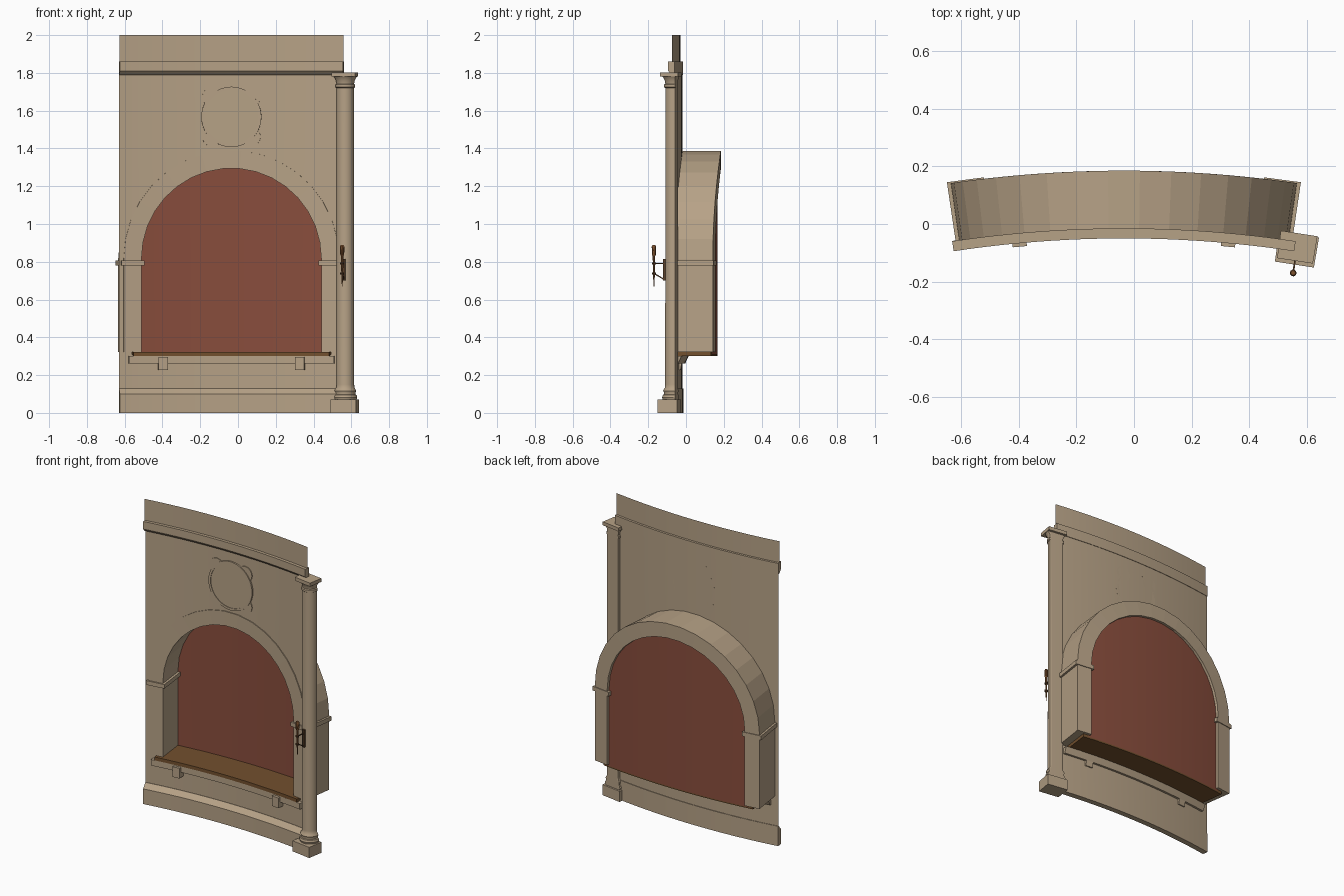
import bpy
import bmesh
from math import sin, cos, pi, sqrt
from mathutils import Vector

cube = bpy.data.objects.get("Cube")
if cube:
    bpy.data.objects.remove(cube, do_unlink=True)

R = 4.0          # bend radius of the curved wall
CX = -0.035      # centre line of the wall
SPRING = 0.815   # height where the arch begins
WALL = -0.018    # depth of the wall face
parts = []


def material(name, rgb):
    m = bpy.data.materials.new(name)
    m.use_nodes = True
    col = (*rgb, 1)
    m.diffuse_color = col
    m.node_tree.nodes["Principled BSDF"].inputs["Base Color"].default_value = col
    return m


stone = material("sandstone", (0.47, 0.36, 0.24))
red = material("brick red", (0.25, 0.075, 0.046))
wood = material("brown wood", (0.17, 0.08, 0.027))
torch_wood = material("torch wood", (0.22, 0.09, 0.03))
iron = material("dark bronze", (0.10, 0.05, 0.022))


def bend(u, d, z):
    """Place a point by distance along the wall, depth and height."""
    a = u / R
    return Vector((CX + (R + d) * sin(a), -R + (R + d) * cos(a), z))


def spread(a, b, n):
    return [a + (b - a) * i / n for i in range(n + 1)]


def finish(name, verts, faces, mat, closed=True):
    me = bpy.data.meshes.new(name)
    me.from_pydata(verts, [], faces)
    if closed:
        bm = bmesh.new()
        bm.from_mesh(me)
        bmesh.ops.recalc_face_normals(bm, faces=bm.faces)
        bm.to_mesh(me)
        bm.free()
    me.materials.append(mat)
    ob = bpy.data.objects.new(name, me)
    bpy.context.collection.objects.link(ob)
    parts.append(ob)
    return ob


def loft(name, rings, mat, caps=True):
    """Skin a row of closed rings that have equal point counts."""
    n = len(rings[0])
    verts = [p for ring in rings for p in ring]
    faces = []
    for i in range(len(rings) - 1):
        for j in range(n):
            k = (j + 1) % n
            faces.append((i * n + j, i * n + k, (i + 1) * n + k, (i + 1) * n + j))
    if caps:
        last = (len(rings) - 1) * n
        faces += [tuple(range(n)), tuple(range(last, last + n))]
    return finish(name, verts, faces, mat)


def sweep(name, profile, u0, u1, mat, n=24):
    """Run a (depth, height) profile along the wall."""
    return loft(name, [[bend(u, d, z) for d, z in profile] for u in spread(u0, u1, n)], mat)


def block(name, u0, u1, d0, d1, z0, z1, mat, n=1):
    return sweep(name, [(d0, z0), (d1, z0), (d1, z1), (d0, z1)], u0, u1, mat, n)


def upright(name, u0, d0, profile, mat, back=1.0, n=24):
    """Turn a (radius, height) profile; back flattens the rear side."""
    rings = [[bend(u0 + r * cos(2 * pi * i / n), d0 + min(r * sin(2 * pi * i / n), back), z)
              for i in range(n)] for r, z in profile]
    return loft(name, rings, mat)


def relief(name, u0, z0, profile, n=40, caps=True):
    """Turn a (radius, depth) profile that lies flat on the wall."""
    rings = [[bend(u0 + r * cos(2 * pi * i / n), d, z0 + r * sin(2 * pi * i / n))
              for i in range(n)] for r, d in profile]
    return loft(name, rings, stone, caps)


def sheet(name, strips, d, mat):
    """Thin curved skin from (u0, u1, low0, low1, high0, high1) strips."""
    verts, faces = [], []
    for u0, u1, a0, a1, b0, b1 in strips:
        k = len(verts)
        verts += [bend(u0, d, a0), bend(u1, d, a1), bend(u1, d, b1), bend(u0, d, b0)]
        faces.append((k, k + 1, k + 2, k + 3))
    ob = finish(name, verts, faces, mat, closed=False)
    bm = bmesh.new()
    bm.from_mesh(ob.data)
    bmesh.ops.remove_doubles(bm, verts=bm.verts, dist=0.0001)
    bm.to_mesh(ob.data)
    bm.free()


def arch_steps(r, n=28):
    """Pairs of (u, height) steps across a round-headed opening."""
    pts = [(-r * cos(pi * i / n), SPRING + r * sin(pi * i / n)) for i in range(n + 1)]
    return list(zip(pts, pts[1:]))


# Curved wall with the arched opening
HALF, HOLE, SILL = 0.6, 0.53, 0.31
strips = [(-HALF, -HOLE, 0, 0, SILL, SILL), (-HALF, -HOLE, SILL, SILL, SPRING, SPRING),
          (-HALF, -HOLE, SPRING, SPRING, 1.8, 1.8)]
strips += [(-b, -a, *rest) for a, b, *rest in strips]
for (u0, z0), (u1, z1) in arch_steps(HOLE):
    strips += [(u0, u1, 0, 0, SILL, SILL), (u0, u1, z0, z1, 1.8, 1.8)]
sheet("wall", strips, WALL, stone)

# Upper wall, cornice and skirting
sheet("upper_wall", [(a, b, 1.8, 1.8, 2, 2) for a, b in
                     zip(spread(-HALF, HALF, 24), spread(-HALF, HALF, 24)[1:])], -0.03, stone)
sweep("cornice", [(-0.015, 1.79), (-0.03, 1.79), (-0.05, 1.81), (-0.05, 1.86), (-0.015, 1.86)],
      -HALF, HALF, stone)
sweep("skirting", [(-0.014, 0), (-0.05, 0), (-0.05, 0.1), (-0.02, 0.13), (-0.014, 0.13)],
      -HALF, HALF, stone)

# Niche: back panel, arch stones, jambs and imposts
sheet("niche_back", [(a[0], b[0], SILL, SILL, a[1], b[1]) for a, b in arch_steps(0.49)],
      0.168, red)
INNER, OUTER, FRONT, BACK = 0.48, 0.575, -0.023, 0.185
section = [(INNER, FRONT), (OUTER, FRONT), (OUTER, BACK), (INNER, BACK)]
loft("arch_stones", [[bend(-r * cos(t), d, SPRING + r * sin(t)) for r, d in section]
                     for t in spread(0, pi, 17)], stone)
for side, s in (("right", -1), ("left", 1)):
    block(side + "_jamb", s * INNER, s * OUTER, FRONT, BACK, 0.322, SPRING, stone)
    block(side + "_impost", s * 0.465, s * 0.588, -0.032, 0.19, 0.78, 0.807, stone)

# Window seat with its ledge and corbels
block("seat_board", -0.525, 0.525, -0.045, 0.167, 0.301, 0.323, wood, 24)
sweep("seat_ledge", [(-0.045, 0.262), (-0.004, 0.262), (0.014, 0.301), (-0.045, 0.301)],
      -0.55, 0.55, stone)
for side, s in (("right", -1), ("left", 1)):
    sweep(side + "_corbel", [(-0.062, 0.228), (-0.01, 0.228), (-0.004, 0.262),
                             (-0.004, 0.295), (-0.062, 0.295)],
          s * 0.367 - 0.025, s * 0.367 + 0.025, stone, 1)

# Round medallion with four lobes
MZ = 1.567
for i, (sx, sz) in enumerate(((-1, -1), (1, -1), (1, 1), (-1, 1))):
    relief(f"medallion_lobe_{i + 1}", sx * 0.105, MZ + sz * 0.105,
           [(0.05, WALL), (0.05, -0.023)], 24)
relief("medallion_disc", 0, MZ, [(0.15, WALL), (0.15, -0.0245)])
ring = [(0.145, WALL), (0.145, -0.028), (0.16, -0.028), (0.16, WALL), (0.145, WALL)]
relief("medallion_ring", 0, MZ, ring, caps=False)

# Engaged column with flat back
CU, CD = 0.608, -0.017
block("column_plinth", CU - 0.07, CU + 0.07, -0.095, 0.01, 0, 0.07, stone)
upright("column", CU, CD, [
    (0.06, 0.07), (0.064, 0.082), (0.06, 0.095), (0.054, 0.098), (0.054, 0.108),
    (0.058, 0.117), (0.054, 0.126), (0.0485, 0.135), (0.0475, 0.15), (0.0465, 1.72),
    (0.053, 1.724), (0.053, 1.738), (0.047, 1.742), (0.05, 1.76), (0.058, 1.775),
    (0.063, 1.782)], stone, back=0.015)
block("column_abacus", CU - 0.064, CU + 0.064, -0.082, 0.014, 1.78, 1.803, stone)

# Wall torch on the column
TD = -0.125
block("torch_plate", CU - 0.008, CU + 0.008, -0.075, -0.058, 0.70, 0.815, iron)
block("torch_bar", CU - 0.003, CU + 0.003, TD, -0.07, 0.787, 0.793, iron)
sweep("torch_brace", [(TD, 0.735), (-0.07, 0.703), (-0.07, 0.71), (TD, 0.742)],
      CU - 0.003, CU + 0.003, iron, 1)
upright("torch_handle", CU, TD, [(0.002, 0.67), (0.005, 0.73), (0.007, 0.835)], torch_wood, n=10)
upright("torch_head", CU, TD, [(0.007, 0.83), (0.011, 0.838), (0.012, 0.88), (0.008, 0.888)],
        torch_wood, n=10)
for i, z in enumerate((0.738, 0.79)):
    upright(f"torch_collar_{i + 1}", CU, TD, [(0.011, z - 0.005), (0.011, z + 0.005)], iron, n=10)

# Smooth the curved surfaces while keeping edges sharp
bpy.ops.object.select_all(action="DESELECT")
for ob in parts:
    ob.select_set(True)
bpy.context.view_layer.objects.active = parts[0]
bpy.ops.object.shade_smooth_by_angle(angle=0.5)
for name in ("arch_stones",):
    for p in bpy.data.objects[name].data.polygons:
        p.use_smooth = False
